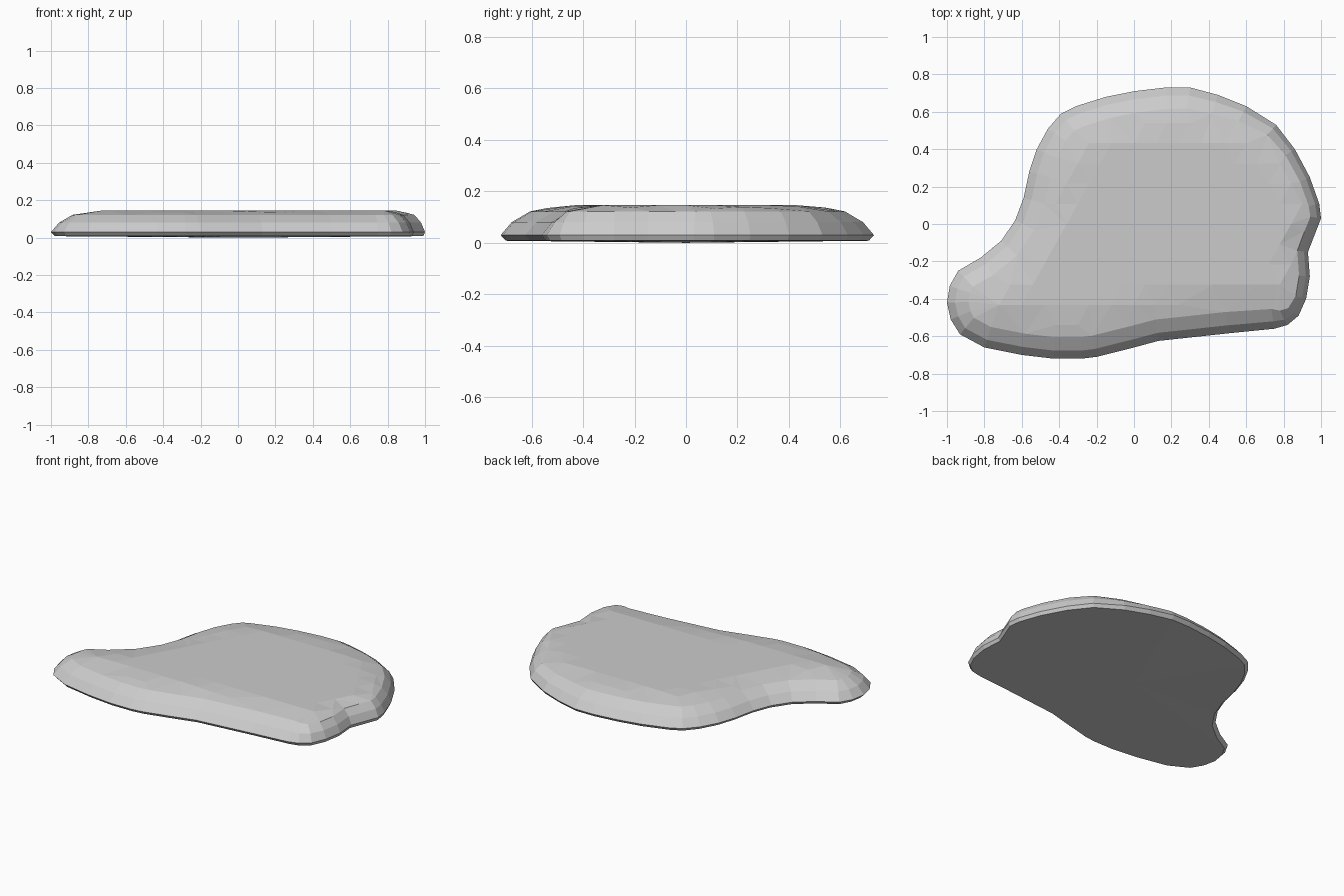
import bpy, bmesh
from mathutils import Vector
from mathutils.geometry import delaunay_2d_cdt, intersect_point_line

if "Cube" in bpy.data.objects:
    bpy.data.objects.remove(bpy.data.objects["Cube"])

# Outline of the flat stone at its widest level (clockwise from the left tip)
OUTLINE = [Vector(p) for p in [
    (-1, -.42), (-.985, -.33), (-.94, -.25), (-.82, -.18), (-.71, -.09), (-.635, .02),
    (-.59, .14), (-.56, .28), (-.52, .40), (-.46, .51), (-.39, .59), (-.31, .63),
    (-.15, .68), (0, .71), (.17, .73), (.30, .73), (.45, .69), (.60, .63),
    (.76, .53), (.86, .40), (.94, .25), (.99, .11), (1, .03), (.965, -.06),
    (.93, -.15), (.94, -.28), (.92, -.40), (.88, -.49), (.82, -.54), (.75, -.56),
    (.5, -.585), (.13, -.625), (0, -.66), (-.2, -.71), (-.28, -.72), (-.43, -.72),
    (-.6, -.70), (-.8, -.66), (-.93, -.59), (-.98, -.51)]]
N = len(OUTLINE)

# Inward normals, and how wide the rounded rim is (steeper on the right side)
normals, widths = [], []
for i in range(N):
    t = (OUTLINE[(i + 1) % N] - OUTLINE[i - 1]).normalized()
    n = Vector((t.y, -t.x))
    normals.append(n)
    widths.append(1 - .5 * max(0, min(1, (-n.x - .3) / .4)))
widths = [(widths[i - 1] + widths[i] + widths[(i + 1) % N]) / 3 for i in range(N)]


def inset(d):
    return [p + n * d * w for p, n, w in zip(OUTLINE, normals, widths)]


def rim_distance(p):
    """Distance from the outline in units of the local rim width."""
    best = 9
    for i in range(N):
        a, b = OUTLINE[i], OUTLINE[(i + 1) % N]
        q, f = intersect_point_line(p, a, b)
        q = a.lerp(b, max(0, min(1, f)))
        best = min(best, (p - Vector((q[0], q[1]))).length / widths[i])
    return best


def inside(p):
    hit = False
    for i in range(N):
        a, b = OUTLINE[i - 1], OUTLINE[i]
        if (a.y > p.y) != (b.y > p.y) and p.x < a.x + (p.y - a.y) * (b.x - a.x) / (b.y - a.y):
            hit = not hit
    return hit


bm = bmesh.new()

# Rounded rim, built from inset rings
RINGS = [(.02, .008), (0, .03), (.043, .08), (.115, .122)]
loops = [[bm.verts.new((p.x, p.y, z)) for p in inset(d)] for d, z in RINGS]
for lo, hi in zip(loops, loops[1:]):
    for i in range(N):
        j = (i + 1) % N
        bm.faces.new((lo[i], hi[i], hi[j], lo[j]))

# Very slightly bulging underside
centre = bm.verts.new((0, 0, 0))
for i in range(N):
    bm.faces.new((centre, loops[0][i], loops[0][(i + 1) % N]))

# Top surface: staggered points triangulated inside the last ring
points, verts = inset(RINGS[-1][0]), list(loops[-1])
step = .12
for r in range(-7, 8):
    for c in range(-10, 11):
        p = Vector(((c + .5 * (r % 2)) * step, r * step * .9))
        if inside(p):
            d = rim_distance(p)
            if d > .17:
                z = .122 + .024 * min(1, (d - .115) / .12)
                points.append(p)
                verts.append(bm.verts.new((p.x, p.y, z)))
res = delaunay_2d_cdt(points, [(i, (i + 1) % N) for i in range(N)], [], 1, 1e-5)
for f in res[2]:
    tri = [verts[res[3][k][0]] for k in f]
    if len(set(tri)) == 3:
        bm.faces.new(tri)

bmesh.ops.recalc_face_normals(bm, faces=bm.faces[:])
mesh = bpy.data.meshes.new("flat_stone")
bm.to_mesh(mesh)
bm.free()
stone = bpy.data.objects.new("flat_stone", mesh)
bpy.context.collection.objects.link(stone)
